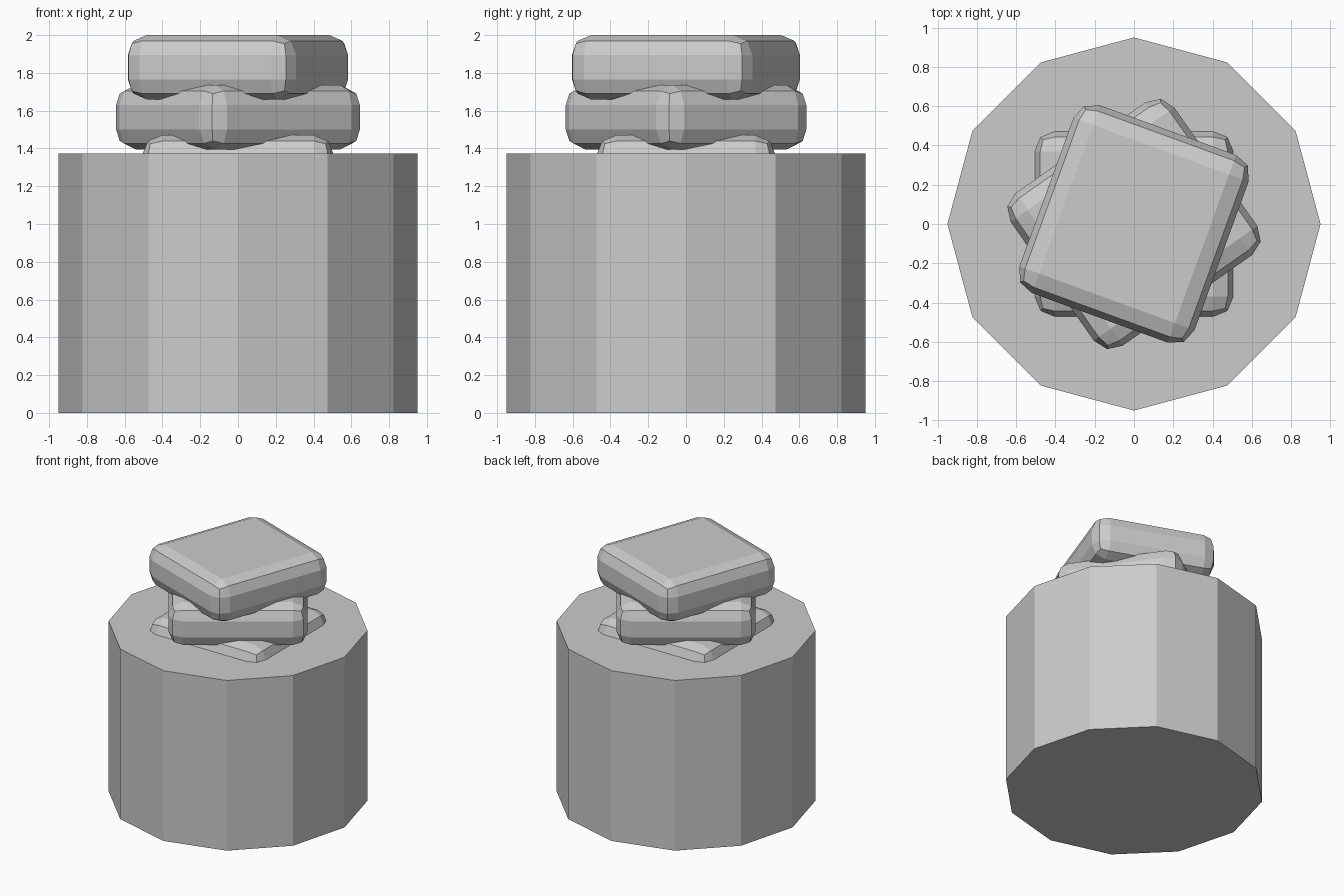
import bpy
import math

# Remove the default cube
cube = bpy.data.objects.get("Cube")
if cube:
    bpy.data.objects.remove(cube, do_unlink=True)

GREY = (0.6, 0.6, 0.6, 1.0)
stone = bpy.data.materials.new("stone_grey")
stone.use_nodes = True
stone.diffuse_color = GREY
stone.node_tree.nodes["Principled BSDF"].inputs["Base Color"].default_value = GREY

# Sizes
BASE_RADIUS, BASE_HEIGHT = 0.95, 1.373
SLAB_SIZE = (1.017, 0.949, 0.34)
SLAB_BEVEL = 0.106
TOP, STEP, TURN = 2.0, 0.265, 35


def finish(name):
    obj = bpy.context.object
    obj.name = obj.data.name = name
    obj.data.materials.append(stone)
    return obj


def slab(name, top, angle):
    """A box with softly chamfered edges, turned about z."""
    bpy.ops.mesh.primitive_cube_add(size=1, location=(0, 0, top - SLAB_SIZE[2] / 2))
    obj = finish(name)
    obj.scale = SLAB_SIZE
    bpy.ops.object.transform_apply(location=False, rotation=False, scale=True)
    obj.rotation_euler.z = math.radians(angle)
    bevel = obj.modifiers.new("rounded_edges", "BEVEL")
    bevel.width = SLAB_BEVEL
    bevel.segments = 2
    return obj


# Twelve-sided base, with corners on the axes
bpy.ops.mesh.primitive_cylinder_add(
    vertices=12, radius=BASE_RADIUS, depth=BASE_HEIGHT, location=(0, 0, BASE_HEIGHT / 2))
finish("base_drum")

# Three slabs, each turned further than the one below
for i, name in enumerate(("lower_slab", "middle_slab", "upper_slab")):
    slab(name, TOP - STEP * (2 - i), TURN * i)
